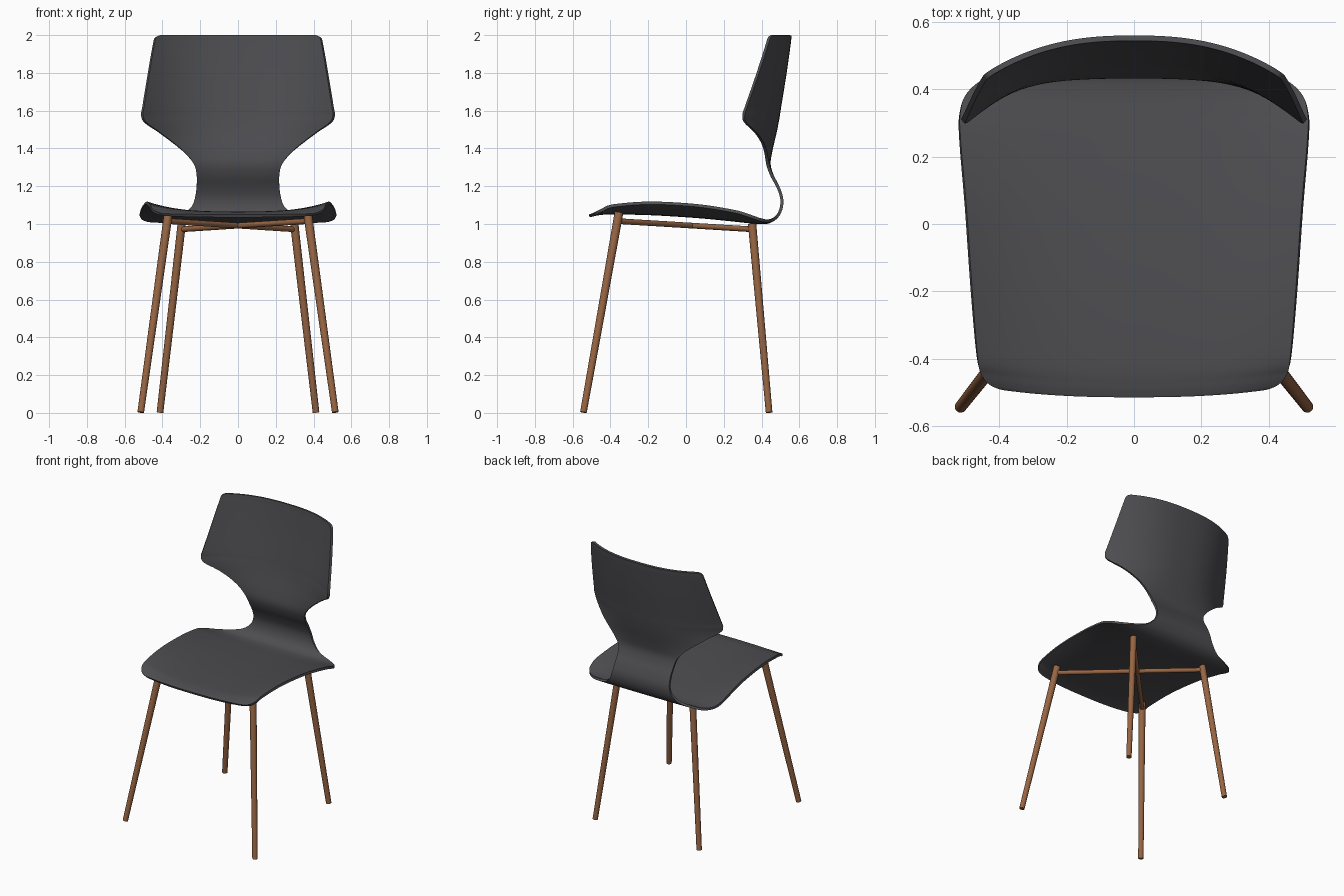
import bpy
import bmesh
from mathutils import Vector

cube = bpy.data.objects.get("Cube")
if cube:
    bpy.data.objects.remove(cube)


def material(name, rgb):
    mat = bpy.data.materials.new(name)
    mat.use_nodes = True
    mat.diffuse_color = (*rgb, 1)
    mat.node_tree.nodes["Principled BSDF"].inputs["Base Color"].default_value = (*rgb, 1)
    return mat


def add_object(name, bm, mat, angle):
    bmesh.ops.recalc_face_normals(bm, faces=bm.faces[:])
    mesh = bpy.data.meshes.new(name)
    bm.to_mesh(mesh)
    bm.free()
    mesh.materials.append(mat)
    obj = bpy.data.objects.new(name, mesh)
    bpy.context.collection.objects.link(obj)
    bpy.ops.object.select_all(action="DESELECT")
    obj.select_set(True)
    bpy.context.view_layer.objects.active = obj
    bpy.ops.object.shade_smooth_by_angle(angle=angle)
    return obj


def spline(rows, steps):
    """Catmull-Rom interpolation through rows of equal length."""
    pts = [Vector(r) for r in rows]
    pts = [2 * pts[0] - pts[1]] + pts + [2 * pts[-1] - pts[-2]]
    out = []
    for a, b, c, d in zip(pts, pts[1:], pts[2:], pts[3:]):
        for k in range(steps):
            t = k / steps
            out.append(0.5 * (2 * b + (c - a) * t + (2 * a - 5 * b + 4 * c - d) * t**2
                              + (3 * b - a - 3 * c + d) * t**3))
    out.append(pts[-2])
    return out


def rod(name, start, end, r_start, r_end, mat):
    start, end = Vector(start), Vector(end)
    axis = end - start
    bm = bmesh.new()
    bmesh.ops.create_cone(bm, cap_ends=True, segments=20, radius1=r_start,
                          radius2=r_end, depth=axis.length)
    turn = axis.to_track_quat("Z", "Y").to_matrix().to_4x4()
    bmesh.ops.transform(bm, matrix=turn, verts=bm.verts)
    bmesh.ops.translate(bm, vec=(start + end) / 2, verts=bm.verts)
    return add_object(name, bm, mat, 0.7)


charcoal = material("charcoal shell", (0.075, 0.075, 0.083))
wood = material("warm wood", (0.31, 0.13, 0.055))

# Shell stations from seat front to backrest top:
# centre y, centre z, half width, sideways bend in y, sideways lift in z
stations = [
    (-.512, 1.043, .39, .25, .10),
    (-.503, 1.046, .43, .25, .16),
    (-.475, 1.052, .455, .24, .24),
    (-.41, 1.058, .467, .18, .38),
    (-.20, 1.055, .483, .04, .50),
    (.05, 1.040, .50, 0, .47),
    (.25, 1.021, .517, 0, .34),
    (.33, 1.012, .517, 0, .24),
    (.39, 1.007, .495, 0, .14),
    (.44, 1.012, .43, 0, .06),
    (.482, 1.040, .31, 0, 0),
    (.504, 1.085, .25, 0, 0),
    (.506, 1.14, .227, 0, 0),
    (.485, 1.20, .219, 0, 0),
    (.455, 1.26, .219, -.1, 0),
    (.440, 1.32, .235, -.3, 0),
    (.450, 1.39, .295, -.65, 0),
    (.471, 1.48, .41, -.92, 0),
    (.482, 1.535, .488, -1, 0),
    (.489, 1.575, .508, -1, 0),
    (.496, 1.62, .502, -1, 0),
    (.525, 1.80, .473, -.94, 0),
    (.546, 1.95, .447, -.88, 0),
    (.550, 1.985, .437, -.87, 0),
    (.552, 1.999, .415, -.87, 0),
]

# One-piece bent shell
bm = bmesh.new()
half = 14
grid = []
for y, z, w, bend, lift in spline(stations, 5):
    row = []
    for i in range(-half, half + 1):
        x = w * i / half
        row.append(bm.verts.new((x, y + bend * abs(x)**2.5, z + lift * abs(x)**3)))
    grid.append(row)
for lower, upper in zip(grid, grid[1:]):
    for i in range(2 * half):
        bm.faces.new((lower[i], lower[i + 1], upper[i + 1], upper[i]))
shell = add_object("seat_and_back_shell", bm, charcoal, 0.7)
thick = shell.modifiers.new("thickness", "SOLIDIFY")
thick.thickness = 0.016
thick.offset = 0
bpy.ops.object.modifier_apply(modifier=thick.name)
bpy.ops.object.shade_smooth_by_angle(angle=0.7)

# Splayed legs and the crossed rails under the seat
for side, s in (("left", 1), ("right", -1)):
    rod("front_leg_" + side, (s * .515, -.543, .003), (s * .368, -.355, 1.06), .0175, .023, wood)
    rod("back_leg_" + side, (s * .413, .44, .002), (s * .298, .35, 1.0), .0175, .022, wood)
    rod("cross_rail_" + side, (s * .368, -.355, 1.015), (-s * .298, .35, .972), .015, .015, wood)
